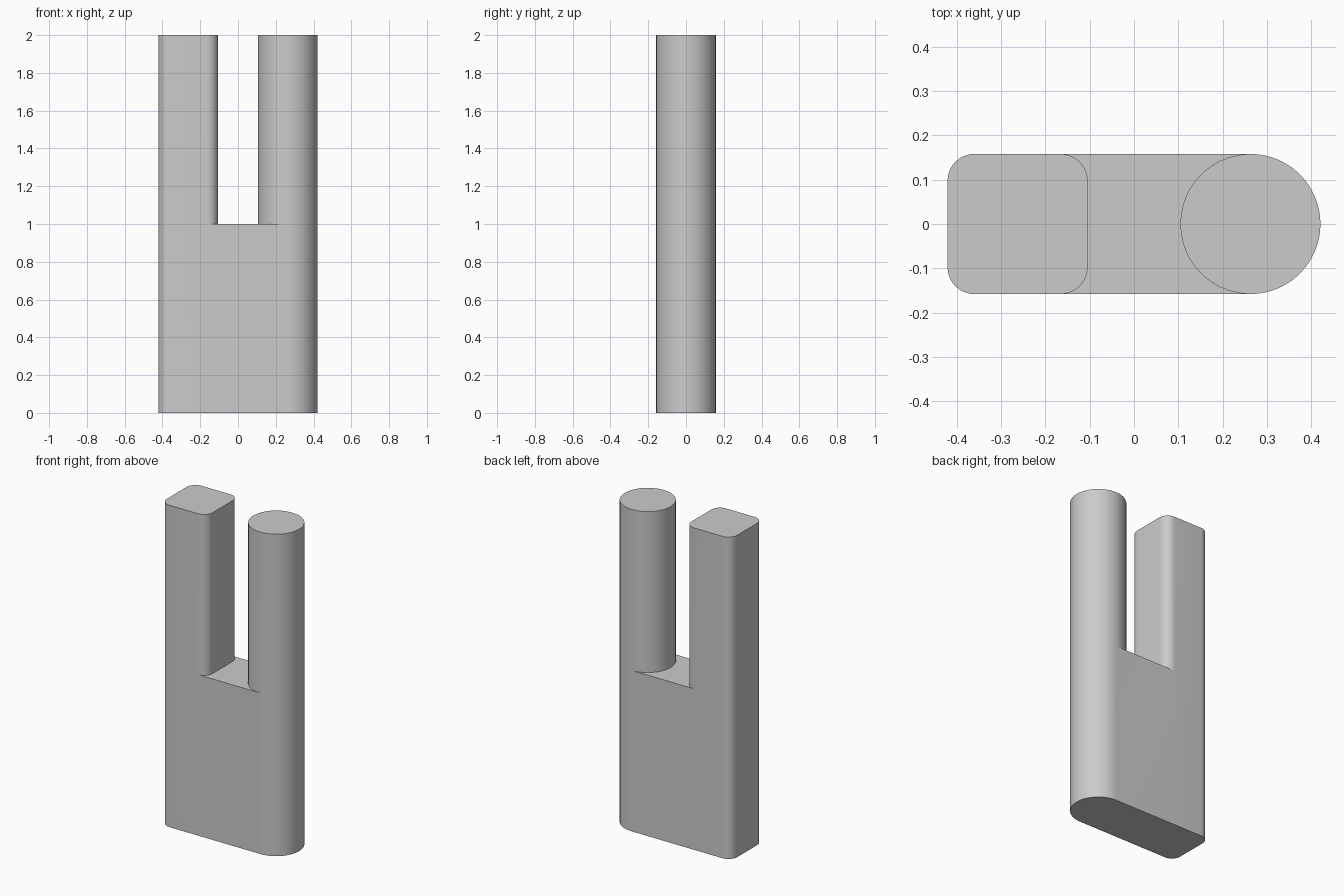
import bpy
import bmesh
import math

cube = bpy.data.objects.get("Cube")
if cube:
    bpy.data.objects.remove(cube, do_unlink=True)

HALF = 0.158      # half depth, also the radius of the round prong
CX = 0.263        # distance of each prong from the centre
CORNER = 0.06     # corner radius of the square prong
BASE_H, TOP = 1.0, 2.0


def arc(cx, cy, r, start, end, steps):
    """Points along an arc, angles in degrees."""
    angles = [math.radians(start + (end - start) * i / steps) for i in range(steps + 1)]
    return [(cx + r * math.cos(a), cy + r * math.sin(a)) for a in angles]


# Outlines, counter-clockwise: the outer part runs to the ground, the inner part stops at the base top
c = HALF - CORNER
square_outer = [(-CX + c, HALF)] + arc(-CX - c, c, CORNER, 90, 180, 12) \
    + arc(-CX - c, -c, CORNER, 180, 270, 12) + [(-CX + c, -HALF)]
square_inner = arc(-CX + c, -c, CORNER, 270, 360, 12) + arc(-CX + c, c, CORNER, 0, 90, 12)
round_outer = arc(CX, 0, HALF, -90, 90, 48)
round_inner = arc(CX, 0, HALF, 90, 270, 48)

bm = bmesh.new()


def ring(points, z):
    return [bm.verts.new((x, y, z)) for x, y in points]


def wall(low, high):
    for i in range(len(low) - 1):
        bm.faces.new((low[i], low[i + 1], high[i + 1], high[i]))


def prong(outer, inner):
    """Builds one prong; returns its ground edge, base-top outer edge and inner edge."""
    ground, mid_outer, top_outer = (ring(outer, z) for z in (0, BASE_H, TOP))
    mid_new, top_new = (ring(inner[1:-1], z) for z in (BASE_H, TOP))
    mid_inner = [mid_outer[-1]] + mid_new + [mid_outer[0]]
    top_inner = [top_outer[-1]] + top_new + [top_outer[0]]
    wall(ground, mid_outer)
    wall(mid_outer, top_outer)
    wall(mid_inner, top_inner)
    bm.faces.new(top_outer + top_new)
    return ground, mid_outer, mid_inner


sq_ground, sq_mid, sq_inner = prong(square_outer, square_inner)
rd_ground, rd_mid, rd_inner = prong(round_outer, round_inner)

# Web between the prongs: front and back walls, slot floor and underside
wall([sq_ground[-1], rd_ground[0]], [sq_mid[-1], rd_mid[0]])
wall([rd_ground[-1], sq_ground[0]], [rd_mid[-1], sq_mid[0]])
bm.faces.new(sq_inner[::-1] + rd_inner[::-1])
bm.faces.new(sq_ground + rd_ground)
bmesh.ops.recalc_face_normals(bm, faces=bm.faces)

mesh = bpy.data.meshes.new("two_prong_block")
bm.to_mesh(mesh)
bm.free()
block = bpy.data.objects.new("two_prong_block", mesh)
bpy.context.collection.objects.link(block)

# Plain grey
grey = bpy.data.materials.new("light_grey")
grey.use_nodes = True
colour = (0.6, 0.6, 0.6, 1)
grey.diffuse_color = colour
grey.node_tree.nodes["Principled BSDF"].inputs["Base Color"].default_value = colour
mesh.materials.append(grey)

bpy.ops.object.select_all(action='DESELECT')
block.select_set(True)
bpy.context.view_layer.objects.active = block
bpy.ops.object.shade_smooth_by_angle(angle=math.radians(30))
